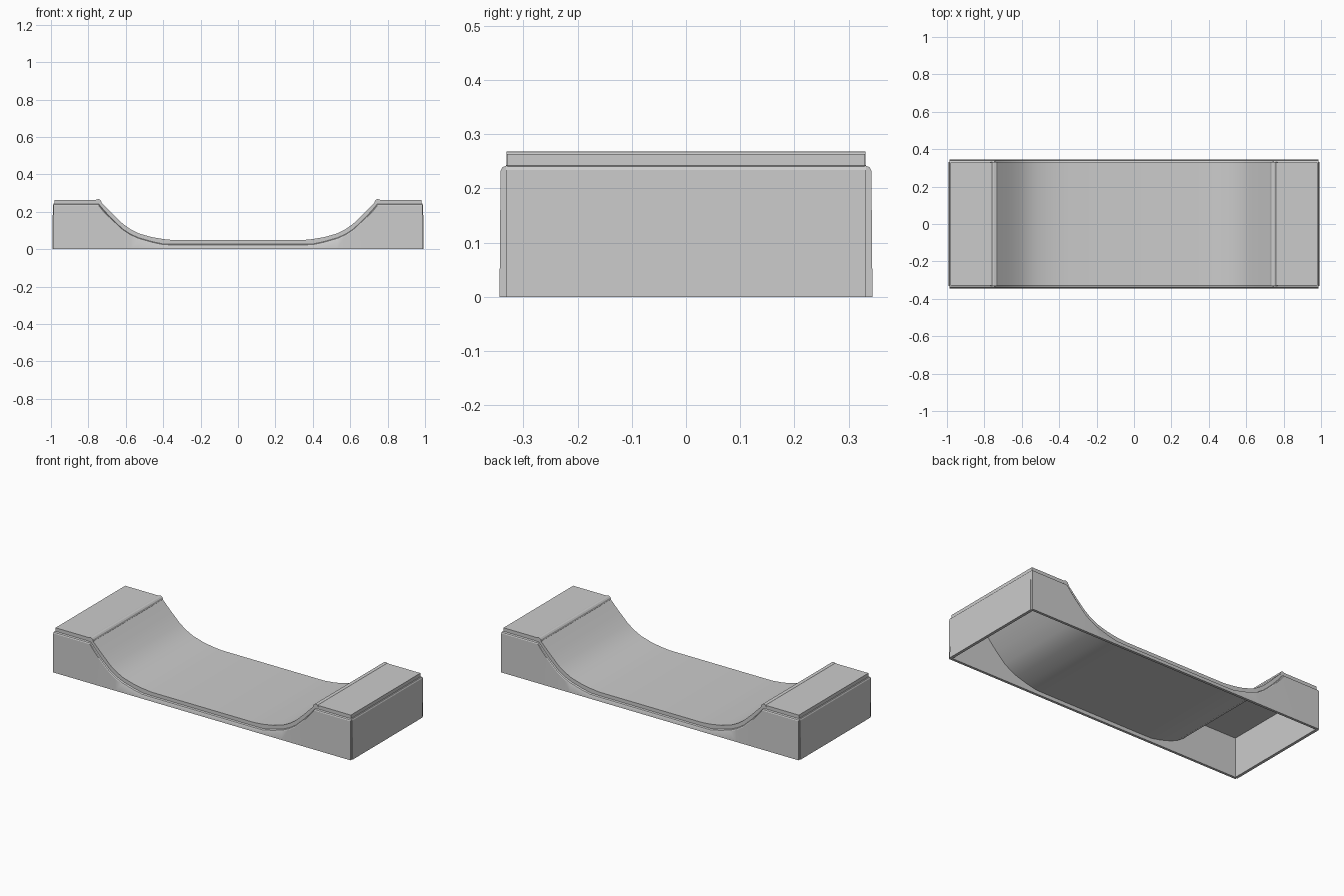
import bpy, bmesh, math

if "Cube" in bpy.data.objects:
    bpy.data.objects.remove(bpy.data.objects["Cube"])

grey = bpy.data.materials.new("light_grey")
grey.diffuse_color = (0.6, 0.6, 0.6, 1)
grey.use_nodes = True
grey.node_tree.nodes["Principled BSDF"].inputs["Base Color"].default_value = grey.diffuse_color

# Right half of the ramp: x, height of ramp surface, height of side wall
HALF = [(0.34, 0.048, 0.027), (0.40, 0.054, 0.028), (0.46, 0.064, 0.041),
        (0.53, 0.084, 0.061), (0.575, 0.107, 0.081), (0.615, 0.135, 0.107),
        (0.67, 0.187, 0.158), (0.72, 0.238, 0.212), (0.745, 0.264, 0.243),
        (0.98, 0.264, 0.243)]
PROFILE = [(-x, a, b) for x, a, b in reversed(HALF)] + HALF


def finish(name, bm):
    bmesh.ops.recalc_face_normals(bm, faces=bm.faces)
    me = bpy.data.meshes.new(name)
    bm.to_mesh(me)
    bm.free()
    me.materials.append(grey)
    ob = bpy.data.objects.new(name, me)
    bpy.context.collection.objects.link(ob)
    bpy.ops.object.select_all(action='DESELECT')
    ob.select_set(True)
    bpy.context.view_layer.objects.active = ob
    bpy.ops.object.shade_smooth_by_angle(angle=math.radians(25))
    return ob


def loft(name, sections):
    """Closed solid through equal-sized rings of points."""
    bm = bmesh.new()
    rings = [[bm.verts.new(p) for p in s] for s in sections]
    n = len(rings[0])
    for a, b in zip(rings, rings[1:]):
        for i in range(n):
            j = (i + 1) % n
            bm.faces.new((a[i], a[j], b[j], b[i]))
    bm.faces.new(rings[0])
    bm.faces.new(rings[-1])
    return finish(name, bm)


# Ramp sheet with flat bottom, curved transitions and end decks
loft("ramp_surface", [[(x, -0.33, b - 0.005), (x, 0.33, b - 0.005),
                       (x, 0.33, a), (x, -0.33, a)] for x, a, b in PROFILE])

# Side walls with a rounded upper rim
for s, name in ((-1, "front_wall"), (1, "back_wall")):
    rings = []
    for x, a, b in PROFILE:
        x *= 0.987 / 0.98 if abs(x) > 0.9 else 1
        rings.append([(x, s * 0.329, 0), (x, s * 0.344, 0),
                      (x, s * 0.342, b - 0.010), (x, s * 0.339, b - 0.004),
                      (x, s * 0.329, b)])
    loft(name, rings)

# End panels, slightly proud of the corners, and coping rails
for s, side in ((-1, "left"), (1, "right")):
    loft(side + "_end_panel",
         [[(s * 0.975, y, 0), (s * 0.992, y, 0), (s * 0.990, y, 0.234),
           (s * 0.986, y, 0.241), (s * 0.975, y, 0.243)]
          for y in (-0.332, 0.332)])
    loft(side + "_coping",
         [[(s * 0.748 + 0.018 * math.cos(k * math.pi / 6), y,
            0.250 + 0.018 * math.sin(k * math.pi / 6)) for k in range(12)]
          for y in (-0.331, 0.331)])
